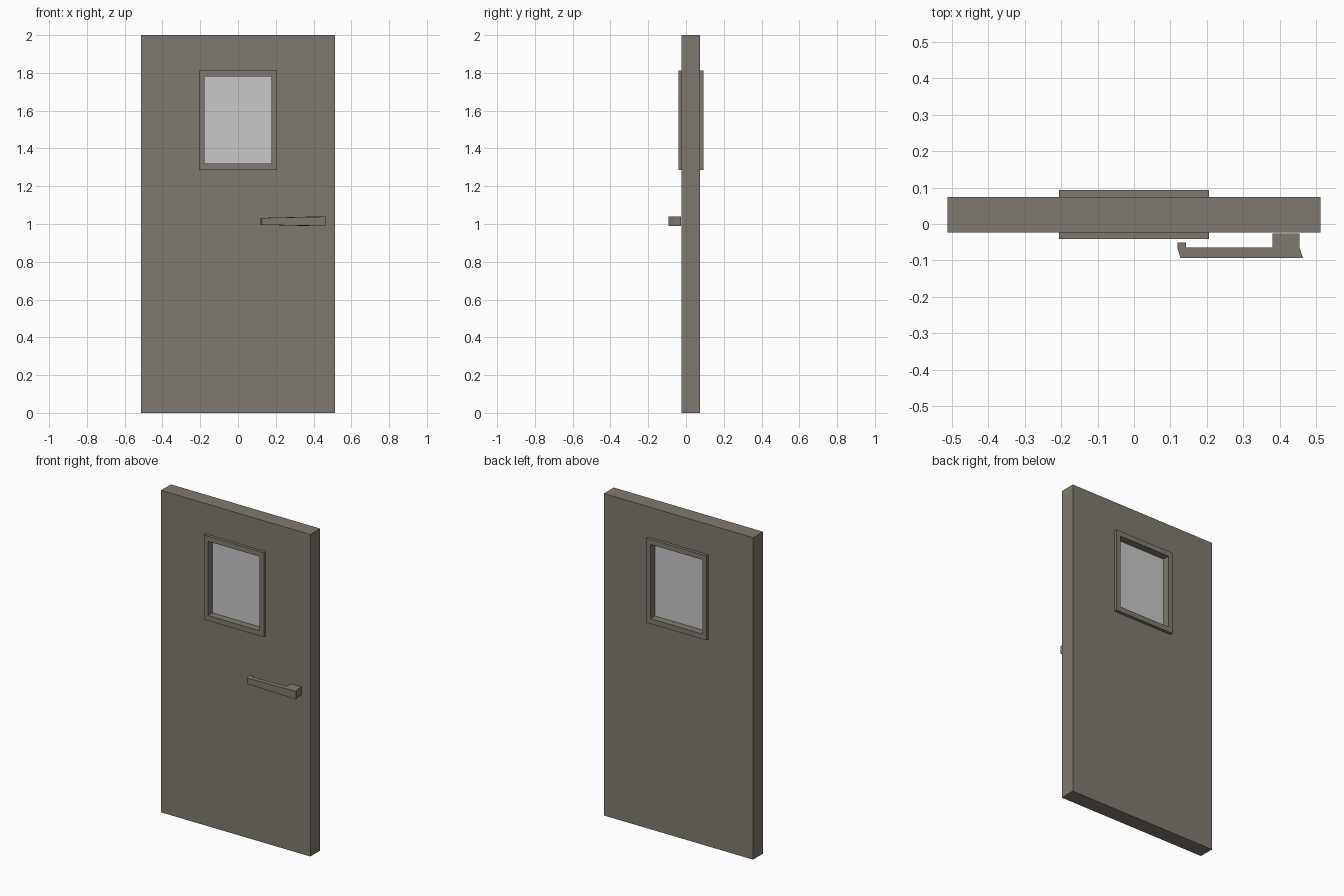
import bpy, bmesh

if "Cube" in bpy.data.objects:
    bpy.data.objects.remove(bpy.data.objects["Cube"])


def material(name, rgb):
    m = bpy.data.materials.new(name)
    m.diffuse_color = (*rgb, 1)
    m.use_nodes = True
    m.node_tree.nodes["Principled BSDF"].inputs["Base Color"].default_value = m.diffuse_color
    return m


paint = material("grey_brown_paint", (0.212, 0.191, 0.162))
pane = material("pale_glass", (0.578, 0.578, 0.578))


def finish(name, bm, mat):
    bmesh.ops.recalc_face_normals(bm, faces=bm.faces)
    me = bpy.data.meshes.new(name)
    bm.to_mesh(me)
    bm.free()
    ob = bpy.data.objects.new(name, me)
    bpy.context.collection.objects.link(ob)
    me.materials.append(mat)
    return ob


def rect(x, z0, z1):
    return [(-x, z0), (x, z0), (x, z1), (-x, z1)]


def ring(name, outer, inner, y0, y1, mat):
    """Rectangular panel with a rectangular opening through it."""
    bm = bmesh.new()
    loops = [[bm.verts.new((x, y, z)) for x, z in r]
             for r, y in ((outer, y0), (inner, y0), (inner, y1), (outer, y1))]
    for k in range(4):
        a, b = loops[k], loops[(k + 1) % 4]
        for i in range(4):
            j = (i + 1) % 4
            bm.faces.new((a[i], a[j], b[j], b[i]))
    return finish(name, bm, mat)


def prism(name, profile, lo, hi, place, mat):
    """Extrude a profile between two heights, each given per point."""
    bm = bmesh.new()
    a = [bm.verts.new(place(p, lo(p))) for p in profile]
    b = [bm.verts.new(place(p, hi(p))) for p in profile]
    n = len(profile)
    bm.faces.new(a)
    bm.faces.new(b)
    for i in range(n):
        j = (i + 1) % n
        bm.faces.new((a[i], a[j], b[j], b[i]))
    return finish(name, bm, mat)


# door leaf, window frame and glass
frame_outer = rect(0.206, 1.287, 1.812)
opening = rect(0.178, 1.319, 1.78)
ring("door_leaf", rect(0.513, 0, 2), frame_outer, -0.023, 0.074, paint)
ring("window_frame", frame_outer, opening, -0.041, 0.093, paint)
prism("window_glass", opening, lambda p: 0.003, lambda p: 0.048,
      lambda p, y: (p[0], y, p[1]), pane)

# lever handle: hooked plan profile, slimmer towards the tip
lever = [(0.119, -0.051), (0.143, -0.051), (0.143, -0.065), (0.38, -0.065),
         (0.38, -0.026), (0.455, -0.026), (0.455, -0.066), (0.464, -0.093),
         (0.128, -0.093), (0.119, -0.065)]


def half_height(p):
    t = min(max((p[0] - 0.12) / 0.26, 0), 1)
    return 0.018 + 0.007 * t


prism("lever_handle", lever, lambda p: 1.014 - half_height(p),
      lambda p: 1.014 + half_height(p), lambda p, z: (p[0], p[1], z), paint)
